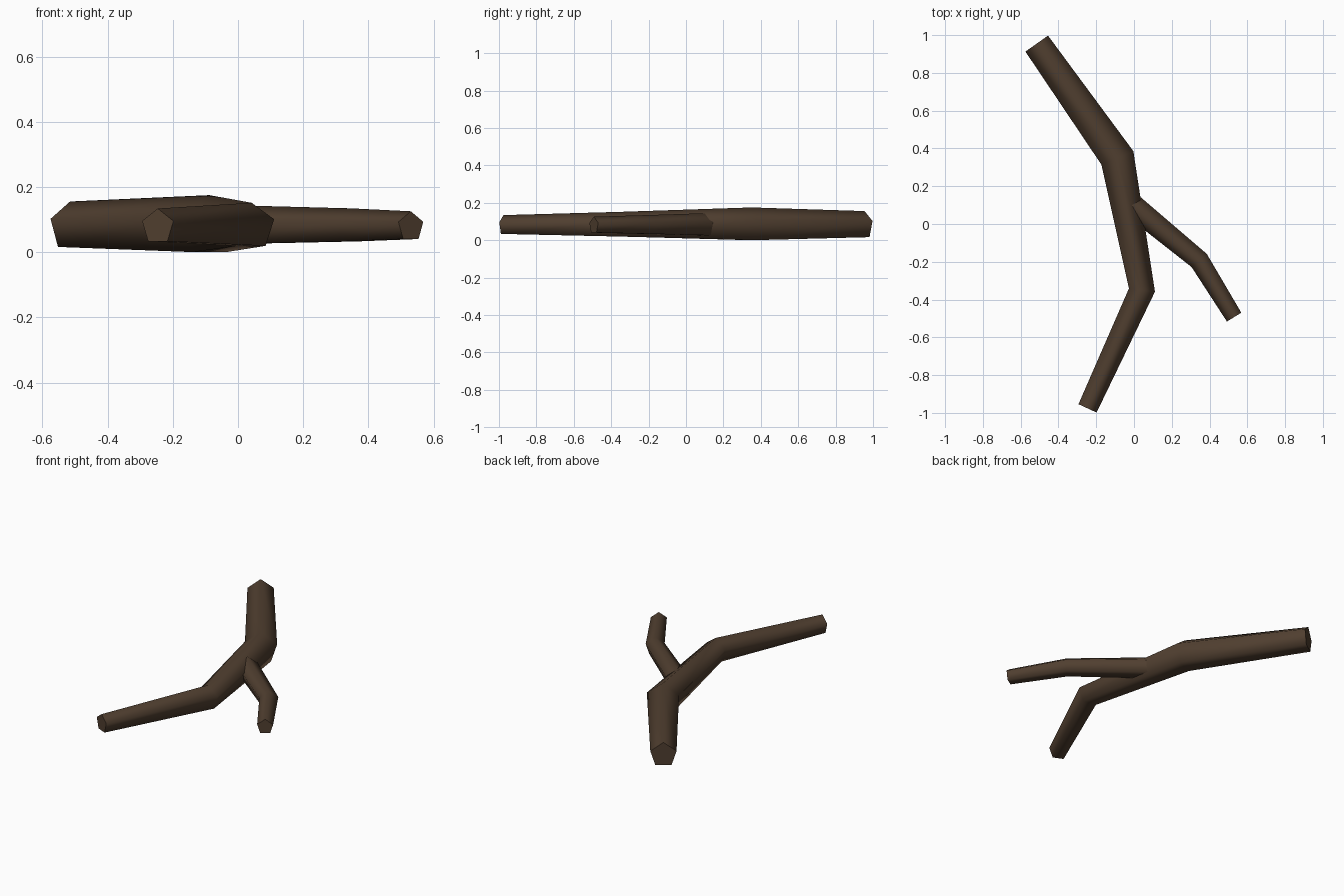
import bpy, bmesh, math
from mathutils import Vector

if "Cube" in bpy.data.objects:
    bpy.data.objects.remove(bpy.data.objects["Cube"])

bark = bpy.data.materials.new("dark_brown_bark")
bark.diffuse_color = (0.08, 0.049, 0.029, 1)
bark.use_nodes = True
bark.node_tree.nodes["Principled BSDF"].inputs["Base Color"].default_value = bark.diffuse_color

SIDES = 5
Z = 0.0785  # height of the branch centre line


def tapered_branch(name, path):
    """Five-sided tube along (x, y, radius) points, mitred at the bends."""
    pts = [Vector((x, y, Z)) for x, y, r in path]
    dirs = [(b - a).normalized() for a, b in zip(pts, pts[1:])]
    bm = bmesh.new()
    rings = []
    for i, p in enumerate(pts):
        t = (dirs[max(i - 1, 0)] + dirs[min(i, len(dirs) - 1)]).normalized()
        side = Vector((-t.y, t.x, 0))
        r = path[i][2]
        ring = []
        for k in range(SIDES):
            a = 2 * math.pi * k / SIDES
            ring.append(bm.verts.new(p + side * r * math.sin(a) + Vector((0, 0, r * math.cos(a)))))
        rings.append(ring)
    # smooth sides
    for a, b in zip(rings, rings[1:]):
        for k in range(SIDES):
            n = (k + 1) % SIDES
            bm.faces.new((a[k], a[n], b[n], b[k])).smooth = True
    # flat cut ends
    for ring in (rings[0], rings[-1]):
        cap = bm.faces.new(ring)
        for e in cap.edges:
            e.smooth = False
    bmesh.ops.recalc_face_normals(bm, faces=bm.faces)
    me = bpy.data.meshes.new(name)
    bm.to_mesh(me)
    bm.free()
    me.materials.append(bark)
    ob = bpy.data.objects.new(name, me)
    bpy.context.collection.objects.link(ob)
    return ob


# thick main limb, back to front
tapered_branch("main_limb", [(-0.515, 0.955, 0.077), (-0.088, 0.35, 0.0965),
                             (0.042, -0.35, 0.073), (-0.246, -0.976, 0.0555)])
# thin side twig
tapered_branch("side_twig", [(-0.03, 0.115, 0.066), (0.345, -0.193, 0.056),
                             (0.53, -0.493, 0.047)])
